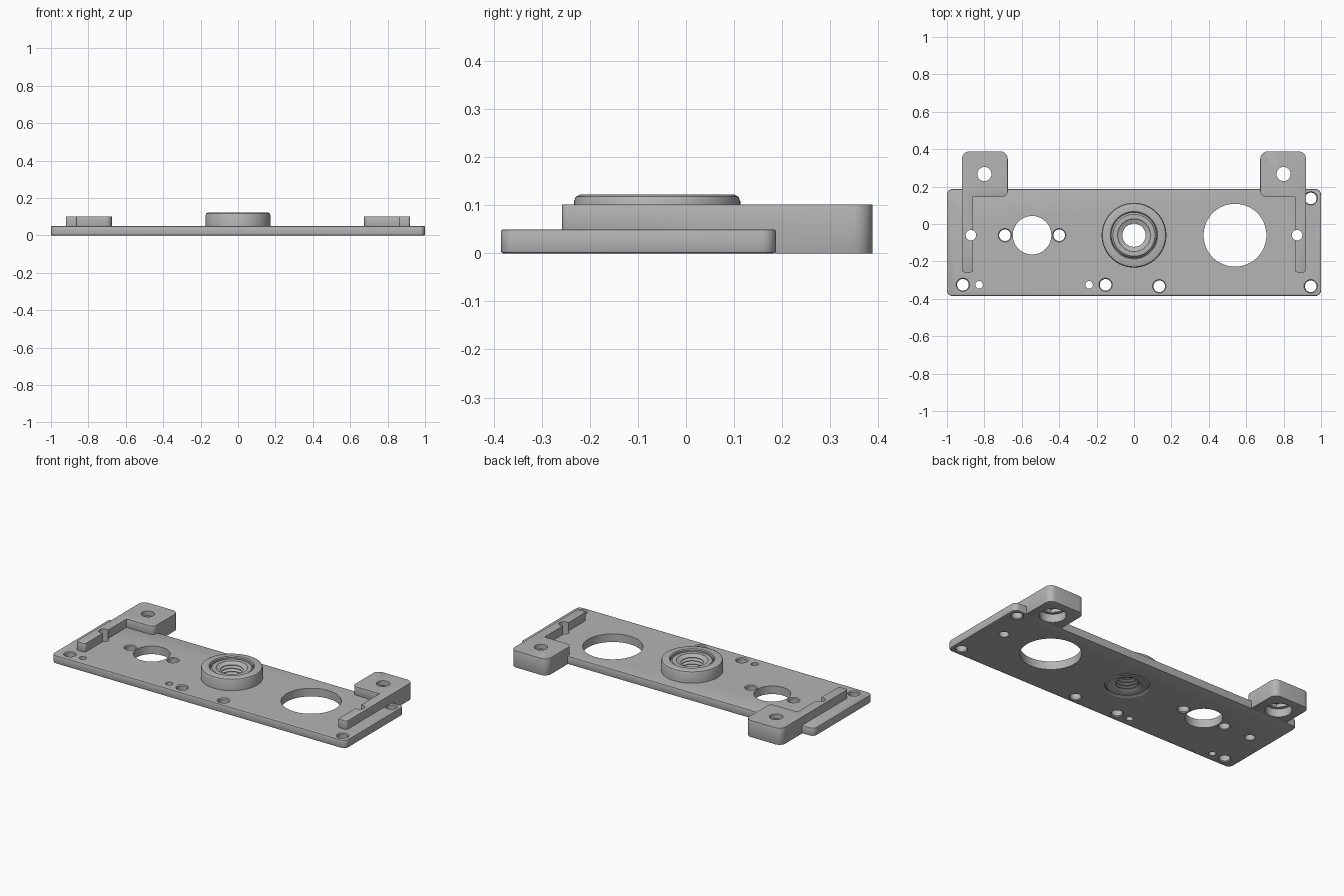
import bpy, bmesh
from math import sin, cos, pi, radians
from mathutils import Vector

cube = bpy.data.objects.get("Cube")
if cube:
    bpy.data.objects.remove(cube, do_unlink=True)

grey = bpy.data.materials.new("machined_grey")
grey.use_nodes = True
grey.diffuse_color = (0.46, 0.46, 0.46, 1)
grey.node_tree.nodes["Principled BSDF"].inputs["Base Color"].default_value = (0.46, 0.46, 0.46, 1)


def finish(bm, name):
    bmesh.ops.recalc_face_normals(bm, faces=bm.faces)
    mesh = bpy.data.meshes.new(name)
    bm.to_mesh(mesh)
    bm.free()
    mesh.materials.append(grey)
    ob = bpy.data.objects.new(name, mesh)
    bpy.context.collection.objects.link(ob)
    return ob


def prism(name, corners, z0, z1):
    """Extrude an outline given as (x, y, corner radius)."""
    pts = []
    for i, (x, y, r) in enumerate(corners):
        c = Vector((x, y))
        a = (Vector(corners[i - 1][:2]) - c).normalized()
        b = (Vector(corners[(i + 1) % len(corners)][:2]) - c).normalized()
        if r == 0:
            pts.append(c)
            continue
        for k in range(9):
            t = k / 8 * pi / 2
            pts.append(c + a * r * (1 - sin(t)) + b * r * (1 - cos(t)))
    bm = bmesh.new()
    face = bm.faces.new([bm.verts.new((p.x, p.y, z0)) for p in pts])
    new = bmesh.ops.extrude_face_region(bm, geom=[face])["geom"]
    bmesh.ops.translate(bm, vec=(0, 0, z1 - z0),
                        verts=[v for v in new if isinstance(v, bmesh.types.BMVert)])
    return finish(bm, name)


def lathe(bm, profile, x, y, sides=48, closed=False):
    """Turn an (r, z) profile about a vertical axis; open ends are capped."""
    rings = [[bm.verts.new((x + r * cos(2 * pi * k / sides), y + r * sin(2 * pi * k / sides), z))
              for k in range(sides)] for r, z in profile]
    pairs = list(zip(rings, rings[1:]))
    if closed:
        pairs.append((rings[-1], rings[0]))
    else:
        bm.faces.new(rings[0])
        bm.faces.new(rings[-1])
    for p, q in pairs:
        for k in range(sides):
            n = (k + 1) % sides
            bm.faces.new((p[k], p[n], q[n], q[k]))


def apply(ob):
    bpy.ops.object.select_all(action='DESELECT')
    bpy.context.view_layer.objects.active = ob
    ob.select_set(True)
    for m in list(ob.modifiers):
        bpy.ops.object.modifier_apply(modifier=m.name)


def boolean(ob, other, op='DIFFERENCE'):
    m = ob.modifiers.new(op, 'BOOLEAN')
    m.operation, m.solver, m.object = op, 'EXACT', other
    other.hide_render = True
    apply(ob)
    bpy.data.objects.remove(other, do_unlink=True)


def soften(ob, width):
    m = ob.modifiers.new("edge", 'BEVEL')
    m.width, m.segments = width, 2
    m.limit_method, m.angle_limit = 'ANGLE', radians(40)
    apply(ob)


def smooth(ob):
    apply(ob)
    bpy.ops.object.shade_smooth_by_angle(angle=radians(30))


# Base plate with through holes
T, AXIS = 0.05, -0.06
FRONT, BACK = -0.385, 0.187
plate = prism("base_plate", [(-1, FRONT, .03), (1, FRONT, .03), (1, BACK, .03), (-1, BACK, .03)], 0, T)
soften(plate, 0.005)

bm = bmesh.new()
plain = [(-.545, AXIS, .103), (.54, AXIS, .168), (0, AXIS, .128),
         (-.828, -.325, .02), (-.24, -.325, .02),
         (-.872, AXIS, .028), (.872, AXIS, .028)]
for x, y, r in plain:
    lathe(bm, [(r, -.02), (r, T + .02)], x, y, 64)
# Screw holes have a small chamfer at both faces
screws = [(-.915, -.325), (-.152, -.325), (.135, -.333), (.945, -.333), (.945, .137),
          (-.69, AXIS), (-.4, AXIS)]
for x, y in screws:
    lathe(bm, [(.036, -.02), (.036, 0), (.031, .005), (.031, T - .005), (.036, T), (.036, T + .02)], x, y, 32)
boolean(plate, finish(bm, "plate_cutter"))
smooth(plate)

# Angled brackets: arm on the plate, lug hanging behind it
for s, side in ((1, "left"), (-1, "right")):
    outer, arm, inner = s * .92, s * .86, s * .675
    bracket = prism(side + "_bracket",
                    [(outer, -.258, .012), (arm, -.258, .012), (arm, .145, 0),
                     (inner, .145, .03), (inner, .388, .04), (outer, .388, .04)], T - .001, .102)
    lug = prism("lug", [(outer, BACK - .002, 0), (inner, BACK - .002, 0),
                        (inner, .388, .04), (outer, .388, .04)], 0, .102)
    boolean(bracket, lug, 'UNION')
    soften(bracket, 0.005)
    # Bolt hole with round counterbore underneath, and the arm's pin hole
    bm = bmesh.new()
    lathe(bm, [(.073, -.02), (.073, T), (.038, T), (.038, .12)], s * .8, .267)
    lathe(bm, [(.028, .02), (.028, .12)], s * .872, AXIS, 32)
    boolean(bracket, finish(bm, "bolt_cutter"))
    # Hexagonal nut seat
    bm = bmesh.new()
    lathe(bm, [(.06, .03), (.06, .072)], s * .8, .267, 6)
    boolean(bracket, finish(bm, "nut_cutter"))
    smooth(bracket)

# Raised round boss
TOP = .122
bm = bmesh.new()
lathe(bm, [(.122, .004), (.128, 0), (.128, T), (.173, T - .002), (.173, TOP - .014),
           (.169, TOP - .004), (.160, TOP), (.127, TOP), (.122, TOP - .005)], 0, AXIS, 96, True)
smooth(finish(bm, "boss"))

# Threaded insert inside the boss
profile = [(.088, .003), (.112, .003), (.122, .012), (.122, .1), (.112, .112), (.088, .112)]
turns = 5
pitch = .1 / turns
for i in range(turns):
    z = .108 - i * pitch
    profile += [(.085, z), (.062, z - pitch * .45), (.062, z - pitch * .6)]
bm = bmesh.new()
lathe(bm, profile, 0, AXIS, 64, True)
smooth(finish(bm, "threaded_insert"))
